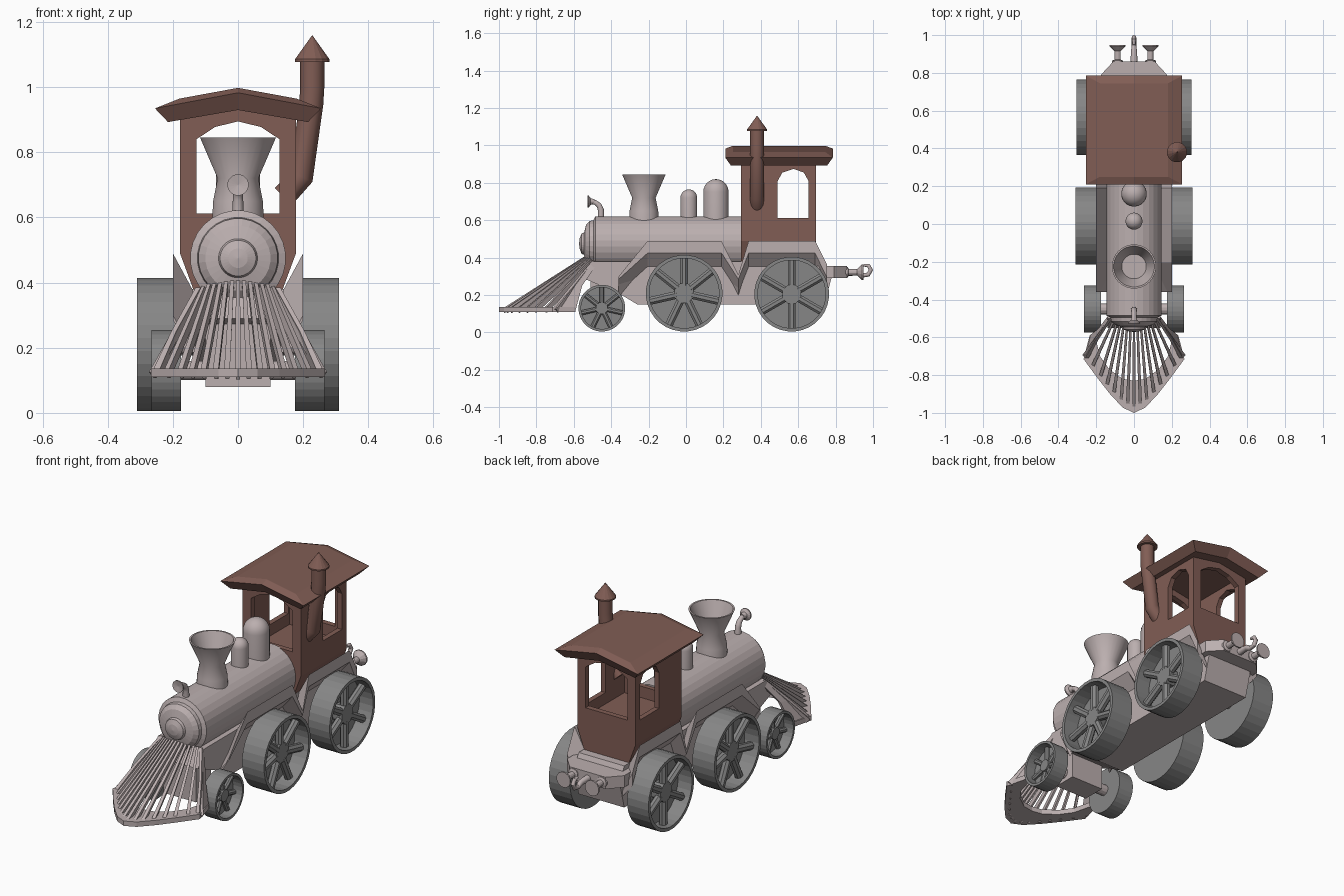
import bpy, bmesh, math
from mathutils import Vector, Matrix

if "Cube" in bpy.data.objects:
    bpy.data.objects.remove(bpy.data.objects["Cube"])


def material(name, rgb):
    m = bpy.data.materials.new(name)
    m.diffuse_color = (*rgb, 1)
    m.use_nodes = True
    m.node_tree.nodes["Principled BSDF"].inputs["Base Color"].default_value = m.diffuse_color
    return m


BODY = material("pale_body", (0.50, 0.43, 0.43))
DARK = material("wheel_grey", (0.24, 0.24, 0.24))
BROWN = material("brown_cab", (0.22, 0.11, 0.09))
AXES = {'x': (1, 0, 0), 'y': (0, 1, 0), 'z': (0, 0, 1)}


def finish(name, bm, mat, smooth=False):
    bmesh.ops.remove_doubles(bm, verts=bm.verts, dist=1e-5)
    bmesh.ops.recalc_face_normals(bm, faces=bm.faces)
    me = bpy.data.meshes.new(name)
    bm.to_mesh(me)
    bm.free()
    me.materials.append(mat)
    ob = bpy.data.objects.new(name, me)
    bpy.context.collection.objects.link(ob)
    if smooth:
        bpy.ops.object.select_all(action='DESELECT')
        ob.select_set(True)
        bpy.context.view_layer.objects.active = ob
        bpy.ops.object.shade_smooth_by_angle(angle=math.radians(35))
    return ob


def loft(name, rings, mat, bm=None):
    """Skin equal-length rings of points and cap both ends."""
    keep = bm is not None
    bm = bm if keep else bmesh.new()
    vs = [[bm.verts.new(p) for p in r] for r in rings]
    n = len(vs[0])
    for a, b in zip(vs, vs[1:]):
        for i in range(n):
            j = (i + 1) % n
            bm.faces.new((a[i], a[j], b[j], b[i]))
    bm.faces.new(vs[0])
    bm.faces.new(vs[-1])
    return None if keep else finish(name, bm, mat)


def prism(name, pts, axis, a, b, mat):
    place = {'x': lambda u, v, h: (h, u, v), 'y': lambda u, v, h: (u, h, v),
             'z': lambda u, v, h: (u, v, h)}[axis]
    return loft(name, [[place(u, v, h) for u, v in pts] for h in (a, b)], mat)


def lathe(name, prof, axis, loc, mat, seg=24, smooth=False, bm=None):
    """Revolve (radius, height) points about an axis through loc."""
    keep = bm is not None
    bm = bm if keep else bmesh.new()
    d = Vector(AXES[axis] if isinstance(axis, str) else axis)
    m = Matrix.Translation(loc) @ d.to_track_quat('Z', 'Y').to_matrix().to_4x4()
    rings = []
    for r, h in prof:
        if r == 0:
            rings.append([bm.verts.new(m @ Vector((0, 0, h)))])
        else:
            rings.append([bm.verts.new(m @ Vector((r * math.cos(2 * math.pi * (i + .5) / seg),
                          r * math.sin(2 * math.pi * (i + .5) / seg), h))) for i in range(seg)])
    for a, b in zip(rings, rings[1:]):
        for i in range(seg):
            j = (i + 1) % seg
            f = [a[i % len(a)], a[j % len(a)], b[j % len(b)], b[i % len(b)]]
            f = list(dict.fromkeys(f))
            if len(f) > 2:
                bm.faces.new(f)
    return None if keep else finish(name, bm, mat, smooth)


def tube(name, path, r, mat, scale=None):
    """Round pipe along a list of points, converted to a mesh."""
    cu = bpy.data.curves.new(name + "_path", 'CURVE')
    cu.dimensions = '3D'
    cu.bevel_depth, cu.bevel_resolution, cu.use_fill_caps = r, 4, True
    sp = cu.splines.new('POLY')
    sp.points.add(len(path) - 1)
    for i, p in enumerate(path):
        sp.points[i].co = (*p, 1)
        sp.points[i].radius = scale[i] if scale else 1
    tmp = bpy.data.objects.new(name + "_path", cu)
    bpy.context.collection.objects.link(tmp)
    bpy.context.view_layer.update()
    me = bpy.data.meshes.new_from_object(tmp.evaluated_get(bpy.context.evaluated_depsgraph_get()))
    bpy.data.objects.remove(tmp)
    bm = bmesh.new()
    bm.from_mesh(me)
    return finish(name, bm, mat, True)


def mirror_pts(half):
    return half + [(-x, y) for x, y in reversed(half) if x]


# Boiler with stepped, domed front
lathe("boiler", [(0, .30), (.147, .30), (.147, -.485), (.125, -.495), (.122, -.515), (.10, -.535),
                 (.06, -.545), (.055, -.558), (.03, -.568), (0, -.572)], 'y', (0, 0, .475), BODY, 28)

# Funnel and steam domes
lathe("funnel", [(0, .58), (.08, .58), (.077, .65), (.063, .72), (.117, .845), (.108, .845),
                 (.065, .74), (0, .74)], 'z', (0, -.225, 0), BODY, 28, True)
for name, y, r, top in (("small_dome", .015, .045, .765), ("large_dome", .16, .068, .82)):
    arc = [(r * math.cos(a * math.pi / 12), top - r + r * math.sin(a * math.pi / 12)) for a in range(6)]
    lathe(name, [(0, .56), (r, .56)] + arc + [(0, top)], 'z', (0, y, 0), BODY, 24, True)

# Front horn
tube("horn_pipe", [(0, -.455, .60), (0, -.455, .655), (0, -.465, .68), (0, -.485, .695), (0, -.515, .70)],
     .016, BODY, [1.1, 1, .9, .8, .8])
lathe("horn_bell", [(0, -.49), (.013, -.49), (.018, -.51), (.033, -.52), (.033, -.527), (0, -.522)],
      'y', (0, 0, .70), BODY, 16)

# Chassis and front bogie
prism("chassis", [(-.55, .29), (-.50, .38), (.74, .38), (.78, .30), (.74, .15), (-.26, .15), (-.36, .21)],
      'x', -.14, .14, BODY)
prism("front_bogie", [(-.51, .08), (-.51, .30), (-.38, .30), (-.38, .08)], 'x', -.1, .1, BODY)

# Stepped skirts above the wheels: outer edge high, sloping inward
steps = [(-.36, .30, .285), (-.205, .49, .425), (.19, .49, .425), (.28, .31, .285),
         (.335, .49, .425), (.69, .49, .425), (.755, .36, .29)]
for side, s in (("right", 1), ("left", -1)):
    loft(side + "_skirt", [[(s * .2, y, t), (s * .2, y, b), (s * .125, y, b - .09), (s * .135, y, t - .12)]
                           for y, t, b in steps], BODY)

# Wheels: dished rims with hub and round spokes
for name, y, R, out, n in (("front", -.45, .125, .265, 7), ("middle", -.01, .205, .31, 7), ("rear", .565, .2, .305, 6)):
    zc = R + .005
    t = .018 if R > .15 else .014
    for side, s in (("right", 1), ("left", -1)):
        bm = bmesh.new()
        c = Vector((0, y, zc))
        ax = (s, 0, 0)
        floor = .175 + (out - .175) * .35
        lathe("", [(0, .175), (R, .175), (R, out), (R - t, out), (R - t, floor), (0, floor)], ax, c, DARK, 32, bm=bm)
        lathe("", [(0, floor), (R * .27, floor), (R * .27, out - .03), (0, out - .03)], ax, c, DARK, 8, bm=bm)
        for k in range(n):
            a = 2 * math.pi * k / n
            d = Vector((0, math.sin(a), math.cos(a)))
            r = R * .11
            lathe("", [(0, R * .2), (r, R * .2), (r, R - t / 2), (0, R - t / 2)], d,
                  c + Vector((s * (out - .05), 0, 0)), DARK, 8, bm=bm)
        finish(f"{name}_{side}_wheel", bm, DARK)
    lathe(name + "_axle", [(0, -.18), (.03, -.18), (.03, .18), (0, .18)], 'x', (0, y, zc), BODY, 12)

# Cab shell, hollowed and pierced by arched windows
cab = prism("cab", mirror_pts([(0, .95), (.178, .92), (.178, .49), (.13, .36)]), 'y', .295, .695, BROWN)
cutters = [
    prism("cut_room", [(-.15, .55), (.15, .55), (.15, 1.1), (-.15, 1.1)], 'y', .325, .665, BROWN),
    prism("cut_ends", mirror_pts([(0, .895), (.07, .878), (.128, .84), (.128, .613)]), 'y', .1, .9, BROWN),
    prism("cut_sides", [(.49, .613), (.655, .613), (.655, .81), (.63, .855), (.575, .875), (.515, .855), (.49, .81)],
          'x', -.4, .4, BROWN)]
for c in cutters:
    c.hide_render = True
    m = cab.modifiers.new(c.name, 'BOOLEAN')
    m.operation, m.solver, m.object = 'DIFFERENCE', 'EXACT', c
bpy.context.view_layer.update()
cab_mesh = bpy.data.meshes.new_from_object(cab.evaluated_get(bpy.context.evaluated_depsgraph_get()))
cab.modifiers.clear()
cab.data = cab_mesh
for c in cutters:
    bpy.data.objects.remove(c)

# Roof with shallow ridge and bevelled rim
loft("cab_roof", [[(-w, a, e), (0, a, r), (w, a, e), (w, b, e), (0, b, r), (-w, b, e)] for w, a, b, e, r in
                  ((.215, .24, .755, .893, .93), (.255, .21, .785, .935, .983), (.18, .25, .745, .965, .998))], BROWN)

# Stove pipe with conical cap on the cab's right side
tube("stove_pipe", [(.14, .38, .665), (.195, .38, .725), (.225, .38, .95), (.228, .38, 1.0), (.228, .38, 1.09)],
     .037, BROWN)
lathe("stove_cap", [(0, 1.078), (.054, 1.078), (.054, 1.086), (0, 1.16)], 'z', (.228, .38, 0), BROWN, 16)

# Cowcatcher: U-shaped base, fan of bars, side panels
outer = [(0, -1.0), (.06, -.972), (.127, -.90), (.19, -.82), (.267, -.715), (.235, -.59)]
inner = [(.205, -.60), (.18, -.70), (.13, -.77), (.06, -.82), (0, -.83)]
prism("cowcatcher_base", outer + inner + [(-x, y) for x, y in (outer + inner)[-2:0:-1]], 'z', .11, .137, BODY)


def rim(t):
    """Point a fraction of the way along the bowed base edge."""
    k = min(abs(t), 1) * 3.999
    i = int(k)
    p = Vector(outer[i]).lerp(Vector(outer[i + 1]), k - i)
    return Vector((math.copysign(p.x, t), p.y + .015, .125))


bm = bmesh.new()
for k in range(-7, 8):
    t = k / 7
    p = rim(t)
    q = Vector((.125 * t, -.50 - .03 * (1 - t * t), .415 - .035 * t * t))
    side = Vector((1, .9 * t, 0)).normalized()
    deep = side.cross(q - p).normalized() * .026
    if deep.z > 0:
        deep = -deep
    loft("", [[e - side * w, e + side * w, e + side * w * .6 + deep, e - side * w * .6 + deep]
              for e, w in ((p, .009), (q, .006))], BODY, bm)
finish("cowcatcher_bars", bm, BODY)
for side, s in (("right", 1), ("left", -1)):
    loft(side + "_cowcatcher_panel", [[(s * x, y, z) for x, y, z in ring] for ring in (
        [(.262, -.715, .13), (.235, -.59, .12), (.215, -.59, .12), (.242, -.715, .13)],
        [(.205, -.615, .25), (.19, -.555, .25), (.175, -.555, .25), (.19, -.615, .25)],
        [(.13, -.50, .385), (.125, -.47, .375), (.11, -.47, .375), (.115, -.50, .385)])], BODY)

# Rear beam, buffers and coupling hook
prism("rear_beam", [(-.175, .70), (.175, .70), (.175, .79), (.11, .86), (-.11, .86), (-.175, .79)], 'z', .29, .355, BODY)
for side, s in (("right", 1), ("left", -1)):
    lathe(side + "_buffer", [(0, .85), (.03, .85), (.03, .865), (.017, .87), (.017, .915), (.043, .94), (.043, .948), (0, .948)],
          'y', (s * .087, 0, .322), BODY, 12)
tube("coupling_hook", [(0, .85, .32), (0, .92, .32), (0, .945, .305), (0, .975, .31), (0, .988, .335), (0, .975, .358), (0, .95, .36)],
     .012, BODY, [1.6, 1.3, 1, 1, 1, .9, .6])
